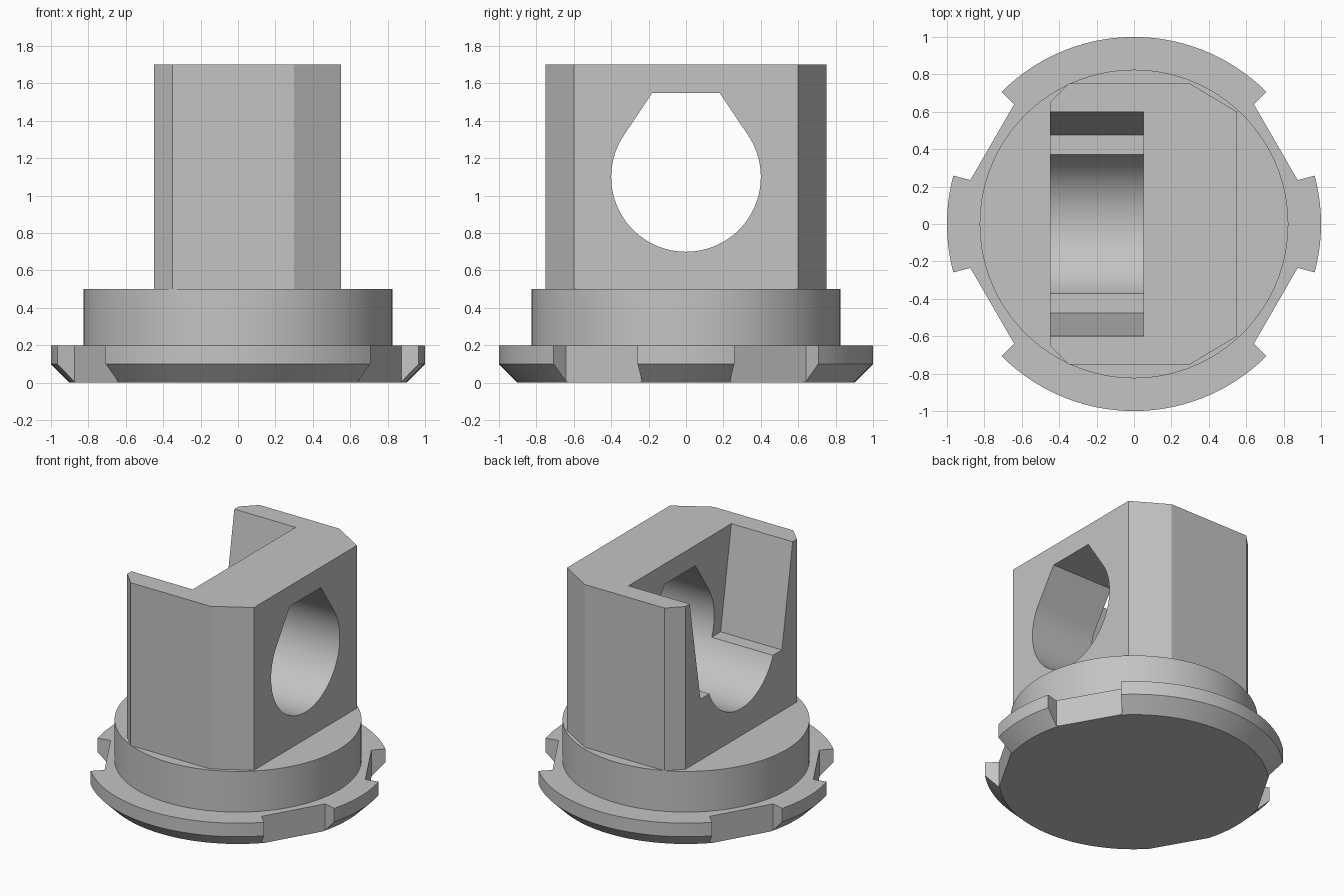
import bpy, bmesh
from math import sin, cos, pi, radians, acos, atan2, hypot
from mathutils import Vector

cube = bpy.data.objects.get("Cube")
if cube:
    bpy.data.objects.remove(cube, do_unlink=True)

grey = bpy.data.materials.new("plain grey")
grey.use_nodes = True
colour = (0.55, 0.55, 0.55, 1)
grey.diffuse_color = colour
grey.node_tree.nodes["Principled BSDF"].inputs["Base Color"].default_value = colour


def finish(name, bm):
    bmesh.ops.recalc_face_normals(bm, faces=bm.faces)
    mesh = bpy.data.meshes.new(name)
    bm.to_mesh(mesh)
    bm.free()
    mesh.materials.append(grey)
    obj = bpy.data.objects.new(name, mesh)
    bpy.context.collection.objects.link(obj)
    return obj


def prism(name, points, direction):
    """Extrude a closed outline of 3D points along a direction."""
    bm = bmesh.new()
    face = bm.faces.new([bm.verts.new(p) for p in points])
    new = bmesh.ops.extrude_face_region(bm, geom=[face])["geom"]
    bmesh.ops.translate(bm, vec=Vector(direction),
                        verts=[v for v in new if isinstance(v, bmesh.types.BMVert)])
    return finish(name, bm)


def lathe(name, profile, sides=120):
    """Turn an (r, z) profile about z and cap both ends."""
    bm = bmesh.new()
    rings = [[bm.verts.new((r * cos(2 * pi * i / sides), r * sin(2 * pi * i / sides), z))
              for i in range(sides)] for r, z in profile]
    for low, high in zip(rings, rings[1:]):
        for i in range(sides):
            j = (i + 1) % sides
            bm.faces.new((low[i], low[j], high[j], high[i]))
    bm.faces.new(rings[0])
    bm.faces.new(rings[-1])
    return finish(name, bm)


def activate(obj):
    bpy.ops.object.select_all(action="DESELECT")
    obj.select_set(True)
    bpy.context.view_layer.objects.active = obj


def cut(obj, cutter):
    mod = obj.modifiers.new("cut", "BOOLEAN")
    mod.operation, mod.solver, mod.object = "DIFFERENCE", "EXACT", cutter
    activate(obj)
    bpy.ops.object.modifier_apply(modifier=mod.name)
    bpy.data.objects.remove(cutter, do_unlink=True)


# Round base: chamfered flange with a collar above it
base = lathe("round_base", [(0.9, 0), (1, 0.1), (1, 0.2), (0.825, 0.2), (0.825, 0.5)])

# Four flat-bottomed notches in the flange
inner = 0.875 / cos(radians(15))
for middle in (30, 150, 210, 330):
    a, b = radians(middle - 15), radians(middle + 15)
    outline = [(r * cos(t), r * sin(t), -0.1)
               for r, t in ((inner, a), (1.3, a), (1.3, b), (inner, b))]
    cut(base, prism("notch_cutter", outline, (0, 0, 0.4)))

# Upright block with chamfered corners
half = [(0.55, 0.6), (0.3, 0.75), (-0.35, 0.75), (-0.45, 0.65)]
outline = half + [(x, -y) for x, y in reversed(half)]
block = prism("upright_block", [(x, y, 0.5) for x, y in outline], (0, 0, 1.2))

# Tapered slot open to the top and one side
slot = [(0.475, 0.95), (0.625, 1.85), (-0.625, 1.85), (-0.475, 0.95)]
cut(block, prism("slot_cutter", [(-0.7, y, z) for y, z in slot], (0.75, 0, 0)))

# Teardrop through hole: circle with tangent sides up to a flat top
radius, centre, top_y, top_z = 0.4, 1.1, 0.18, 0.45
start = atan2(top_z, top_y) - acos(radius / hypot(top_y, top_z))
steps = 72
sweep = pi + 2 * start
hole = [(top_y, centre + top_z)]
for i in range(steps + 1):
    t = start - sweep * i / steps
    hole.append((radius * cos(t), centre + radius * sin(t)))
hole.append((-top_y, centre + top_z))
cut(block, prism("hole_cutter", [(-0.8, y, z) for y, z in hole], (1.6, 0, 0)))

for obj in (base, block):
    activate(obj)
    bpy.ops.object.shade_smooth_by_angle(angle=radians(15))
